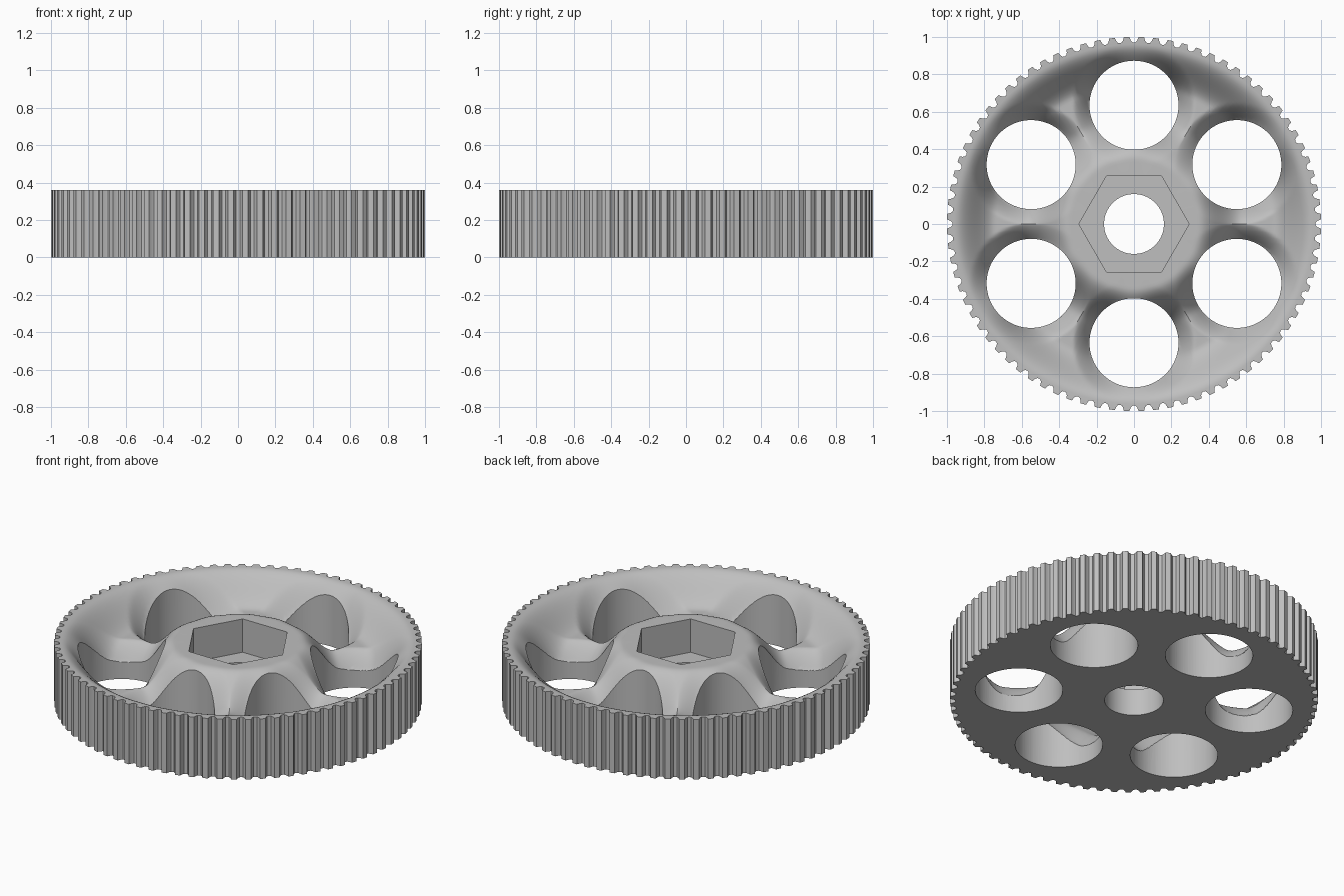
import bpy, bmesh, math
from mathutils import Matrix, Vector

HEIGHT, BORE, DISH_Z = 0.36, 0.16, 0.2
HOLE_R, HOLE_DIST, TEETH = 0.238, 0.635, 80

old = bpy.data.objects.get("Cube")
if old:
    bpy.data.objects.remove(old, do_unlink=True)

grey = bpy.data.materials.new("light_grey")
grey.use_nodes = True
colour = (0.52, 0.52, 0.52, 1)
grey.diffuse_color = colour
grey.node_tree.nodes["Principled BSDF"].inputs["Base Color"].default_value = colour

hole_angles = [math.radians(30 + 60 * i) for i in range(6)]
hole_centres = [Vector((math.cos(a), math.sin(a))) * HOLE_DIST for a in hole_angles]


def smooth(a, b, v):
    t = min(max((v - a) / (b - a), 0), 1)
    return t * t * (3 - 2 * t)


def top_height(p):
    """Dish between hub and rim, flared down into the holes beside each spoke."""
    r = p.length
    z = HEIGHT - (HEIGHT - DISH_Z) * (smooth(0.345, 0.58, r) - smooth(0.74, 0.96, r))
    centre = min(hole_centres, key=lambda c: (p - c).length)
    away = p - centre
    d = away.length
    if d > 1e-6:
        t = min(max((d - HOLE_R) / 0.088, 0), 1)
        side = abs(away.cross(centre)) / (d * HOLE_DIST)
        z -= 0.1 * (1 - t) ** 1.5 * side ** 2
    return z


# Toothed outline: one groove as (fraction of pitch, depth)
groove = [(0, 0.03), (0.13, 0.028), (0.23, 0.018), (0.31, 0),
          (0.5, 0), (0.69, 0), (0.77, 0.018), (0.87, 0.028)]
outline = [((i + f) * math.tau / TEETH, 1 - depth)
           for i in range(TEETH) for f, depth in groove]

# Wheel body: rings of points from the bore out to the teeth, then underneath
bm = bmesh.new()
radii = [BORE, 0.33] + [0.345 + 0.015 * i for i in range(42)]


def ring(points, height):
    return [bm.verts.new((p.x, p.y, height(p))) for p in points]


def circle(r):
    return [Vector((math.cos(a), math.sin(a))) * r for a, _ in outline]


edge = [Vector((math.cos(a), math.sin(a))) * r for a, r in outline]
rings = [ring(circle(r), top_height) for r in radii]
rings.append(ring(edge, lambda p: HEIGHT))
rings.append(ring(edge, lambda p: 0))
rings.append(ring(circle(BORE), lambda p: 0))
n = len(outline)
for k, inner in enumerate(rings):
    outer = rings[(k + 1) % len(rings)]
    for i in range(n):
        j = (i + 1) % n
        bm.faces.new((inner[i], outer[i], outer[j], inner[j]))
bmesh.ops.recalc_face_normals(bm, faces=bm.faces)
mesh = bpy.data.meshes.new("toothed_wheel")
bm.to_mesh(mesh)
bm.free()
mesh.materials.append(grey)
wheel = bpy.data.objects.new("toothed_wheel", mesh)
bpy.context.collection.objects.link(wheel)

# Cutters: six round holes and the hexagonal nut pocket
bm = bmesh.new()


def prism(x, y, r, sides, z0, z1):
    made = bmesh.ops.create_cone(bm, cap_ends=True, segments=sides,
                                 radius1=r, radius2=r, depth=z1 - z0)
    turn = Matrix.Rotation(math.pi / 2, 4, "Z")
    move = Matrix.Translation((x, y, (z0 + z1) / 2))
    bmesh.ops.transform(bm, matrix=move @ turn, verts=made["verts"])


for c in hole_centres:
    prism(c.x, c.y, HOLE_R, 96, -0.1, 0.5)
hexagon = []
for z in (0.16, 0.5):
    hexagon.append([bm.verts.new((0.295 * math.cos(i * math.pi / 3),
                                  0.295 * math.sin(i * math.pi / 3), z)) for i in range(6)])
low, high = hexagon
bm.faces.new(low[::-1])
bm.faces.new(high)
for i in range(6):
    j = (i + 1) % 6
    bm.faces.new((low[i], low[j], high[j], high[i]))
bmesh.ops.recalc_face_normals(bm, faces=bm.faces)
cut_mesh = bpy.data.meshes.new("hole_cutter")
bm.to_mesh(cut_mesh)
bm.free()
cut_mesh.materials.append(grey)
cutter = bpy.data.objects.new("hole_cutter", cut_mesh)
cutter.hide_render = True
bpy.context.collection.objects.link(cutter)

mod = wheel.modifiers.new("holes", "BOOLEAN")
mod.operation = "DIFFERENCE"
mod.solver = "EXACT"
mod.object = cutter
bpy.ops.object.select_all(action="DESELECT")
bpy.context.view_layer.objects.active = wheel
wheel.select_set(True)
bpy.ops.object.modifier_apply(modifier=mod.name)
bpy.data.objects.remove(cutter, do_unlink=True)
bpy.ops.object.shade_smooth_by_angle(angle=math.radians(30))
